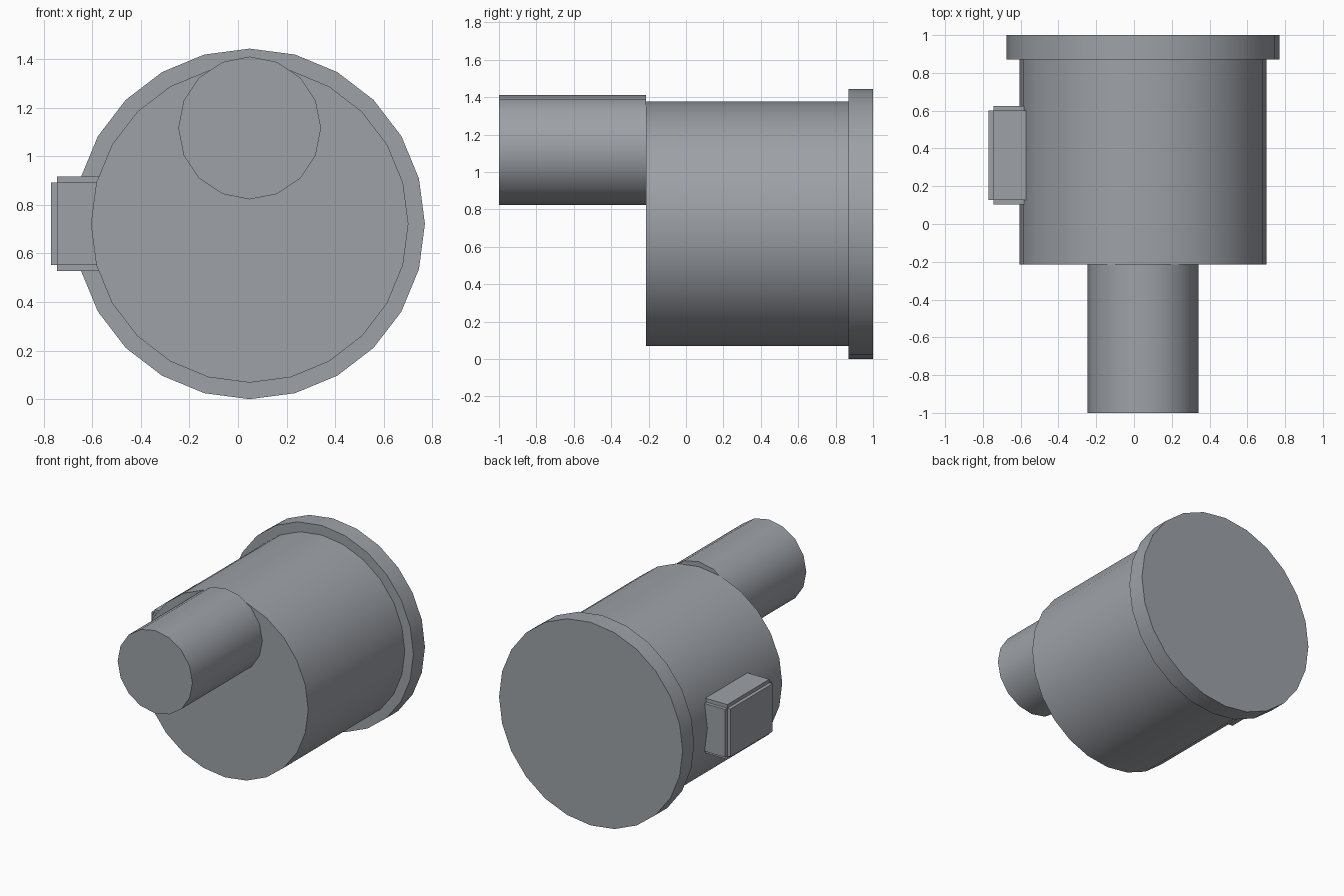
import bpy, bmesh
from math import pi, radians
from mathutils import Matrix, Vector

if "Cube" in bpy.data.objects:
    bpy.data.objects.remove(bpy.data.objects["Cube"])

# Dark bluish grey metal shared by all parts
metal = bpy.data.materials.new("dark_metal")
metal.diffuse_color = (0.34, 0.36, 0.39, 1)
metal.use_nodes = True
metal.node_tree.nodes["Principled BSDF"].inputs["Base Color"].default_value = metal.diffuse_color


def make_object(name, bm):
    mesh = bpy.data.meshes.new(name)
    bm.to_mesh(mesh)
    bm.free()
    mesh.materials.append(metal)
    obj = bpy.data.objects.new(name, mesh)
    bpy.context.collection.objects.link(obj)
    return obj


def cylinder_y(name, x, z, radius, y0, y1, sides):
    """Capped cylinder along y, with a vertex at the top."""
    bm = bmesh.new()
    place = Matrix.Translation((x, (y0 + y1) / 2, z)) @ Matrix.Rotation(pi / 2, 4, 'X')
    bmesh.ops.create_cone(bm, cap_ends=True, segments=sides, radius1=radius,
                          radius2=radius, depth=y1 - y0, matrix=place)
    obj = make_object(name, bm)
    bpy.ops.object.select_all(action='DESELECT')
    obj.select_set(True)
    bpy.context.view_layer.objects.active = obj
    bpy.ops.object.shade_smooth_by_angle(angle=radians(30))
    return obj


def add_box(bm, lo, hi):
    lo, hi = Vector(lo), Vector(hi)
    place = Matrix.Translation((lo + hi) / 2) @ Matrix.Diagonal((*(hi - lo), 1))
    bmesh.ops.create_cube(bm, size=1, matrix=place)


# Main drum, wide rear flange and off-centre front shaft
cylinder_y("drum", 0.048, 0.722, 0.654, -0.215, 0.87, 24)
cylinder_y("rear_flange", 0.048, 0.722, 0.722, 0.87, 1.0, 24)
cylinder_y("front_shaft", 0.048, 1.117, 0.294, -1.0, -0.213, 16)

# Side block with a square step along every edge: each box reaches out on one axis
step = 0.025
core_lo, core_hi = (-0.745, 0.128, 0.553), (-0.56, 0.6, 0.893)
bm = bmesh.new()
for axis in range(3):
    lo, hi = list(core_lo), list(core_hi)
    lo[axis] -= step
    if axis:
        hi[axis] += step
    add_box(bm, lo, hi)
make_object("side_block", bm)
